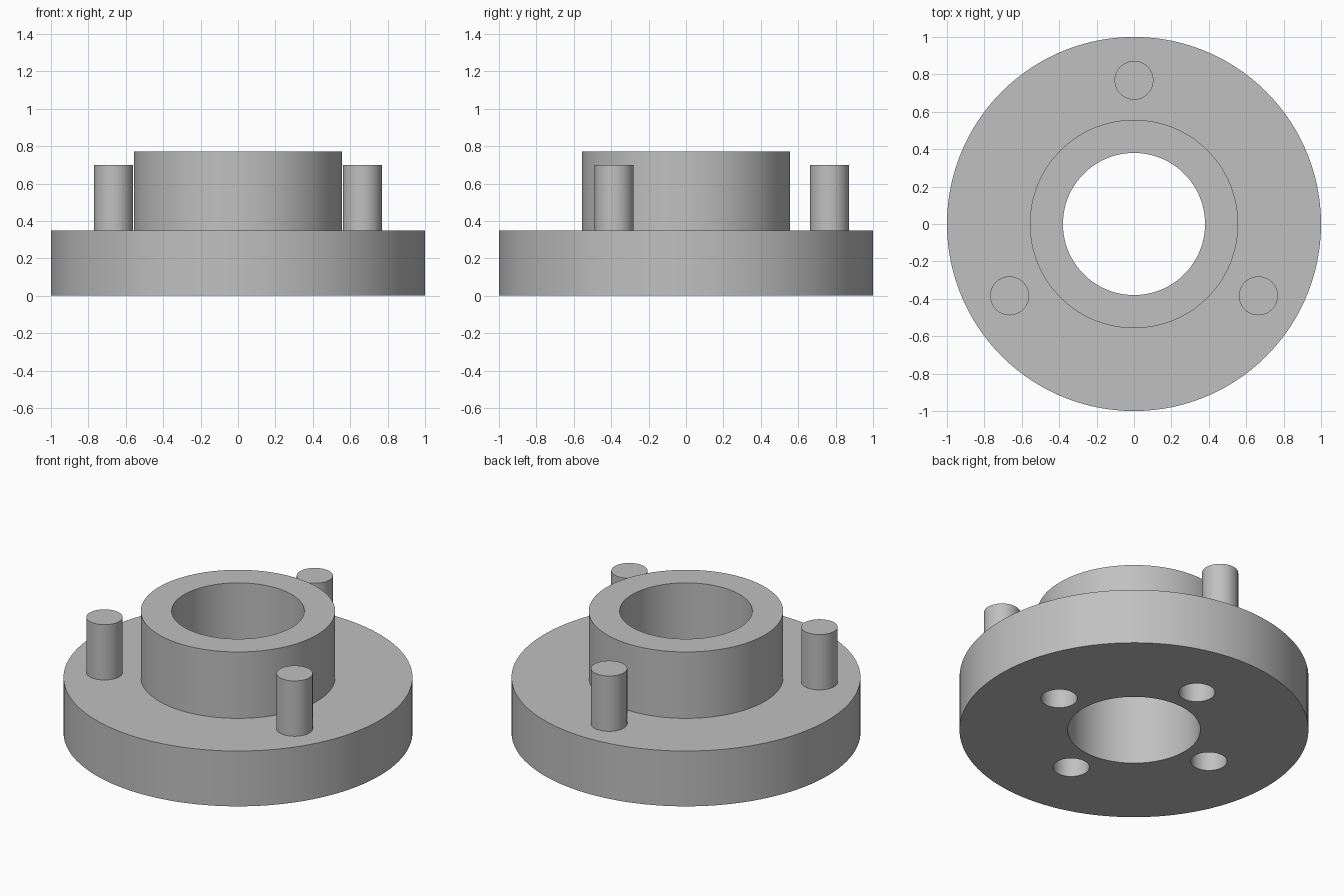
import bpy, bmesh
from math import cos, sin, pi, radians
from mathutils import Vector

cube = bpy.data.objects.get("Cube")
if cube:
    bpy.data.objects.remove(cube, do_unlink=True)

BASE_TOP, BOSS_TOP, PIN_TOP = 0.35, 0.77, 0.70
BORE_R, BOSS_R, BASE_R = 0.38, 0.557, 1.0
PIN_R, PIN_RING = 0.104, 0.768
HOLE_R, HOLE_RING, HOLE_DEPTH = 0.104, 0.56, 0.25

grey = bpy.data.materials.new("machined grey")
grey.use_nodes = True
colour = (0.53, 0.53, 0.53, 1.0)
grey.diffuse_color = colour
grey.node_tree.nodes["Principled BSDF"].inputs["Base Color"].default_value = colour


def activate(obj):
    bpy.ops.object.select_all(action='DESELECT')
    obj.select_set(True)
    bpy.context.view_layer.objects.active = obj


def smooth(obj):
    activate(obj)
    bpy.ops.object.shade_smooth_by_angle(angle=radians(30))


def lathe(name, profile, steps):
    """Revolve a closed (radius, height) outline around z."""
    bm = bmesh.new()
    verts = [bm.verts.new((r, 0, z)) for r, z in profile]
    edges = [bm.edges.new((v, verts[i - 1])) for i, v in enumerate(verts)]
    bmesh.ops.spin(bm, geom=verts + edges, cent=Vector(), axis=(0, 0, 1),
                   angle=2 * pi, steps=steps)
    bmesh.ops.remove_doubles(bm, verts=bm.verts, dist=0.0001)
    bmesh.ops.recalc_face_normals(bm, faces=bm.faces)
    mesh = bpy.data.meshes.new(name)
    bm.to_mesh(mesh)
    bm.free()
    obj = bpy.data.objects.new(name, mesh)
    bpy.context.collection.objects.link(obj)
    mesh.materials.append(grey)
    return obj


def rod(name, radius, ring, angle, bottom, top):
    """Upright cylinder placed on a ring around the centre."""
    bpy.ops.mesh.primitive_cylinder_add(
        vertices=48, radius=radius, depth=top - bottom,
        location=(ring * cos(angle), ring * sin(angle), (top + bottom) / 2))
    obj = bpy.context.object
    obj.name = name
    obj.data.materials.append(grey)
    return obj


# Flange disc with raised boss and through bore
flange = lathe("flange_with_boss", [
    (BORE_R, 0), (BASE_R, 0), (BASE_R, BASE_TOP), (BOSS_R, BASE_TOP),
    (BOSS_R, BOSS_TOP), (BORE_R, BOSS_TOP)], 120)

# Four blind holes in the underside
for i in range(4):
    cutter = rod("hole_cutter", HOLE_R, HOLE_RING, i * pi / 2, -0.1, HOLE_DEPTH)
    cutter.hide_render = True
    cut = flange.modifiers.new("hole", 'BOOLEAN')
    cut.operation = 'DIFFERENCE'
    cut.solver = 'EXACT'
    cut.object = cutter
    activate(flange)
    bpy.ops.object.modifier_apply(modifier=cut.name)
    bpy.data.objects.remove(cutter, do_unlink=True)
smooth(flange)

# Three pins standing on the flange
for i, name in enumerate(("back_pin", "right_pin", "left_pin")):
    smooth(rod(name, PIN_R, PIN_RING, pi / 2 + i * 2 * pi / 3, BASE_TOP, PIN_TOP))
